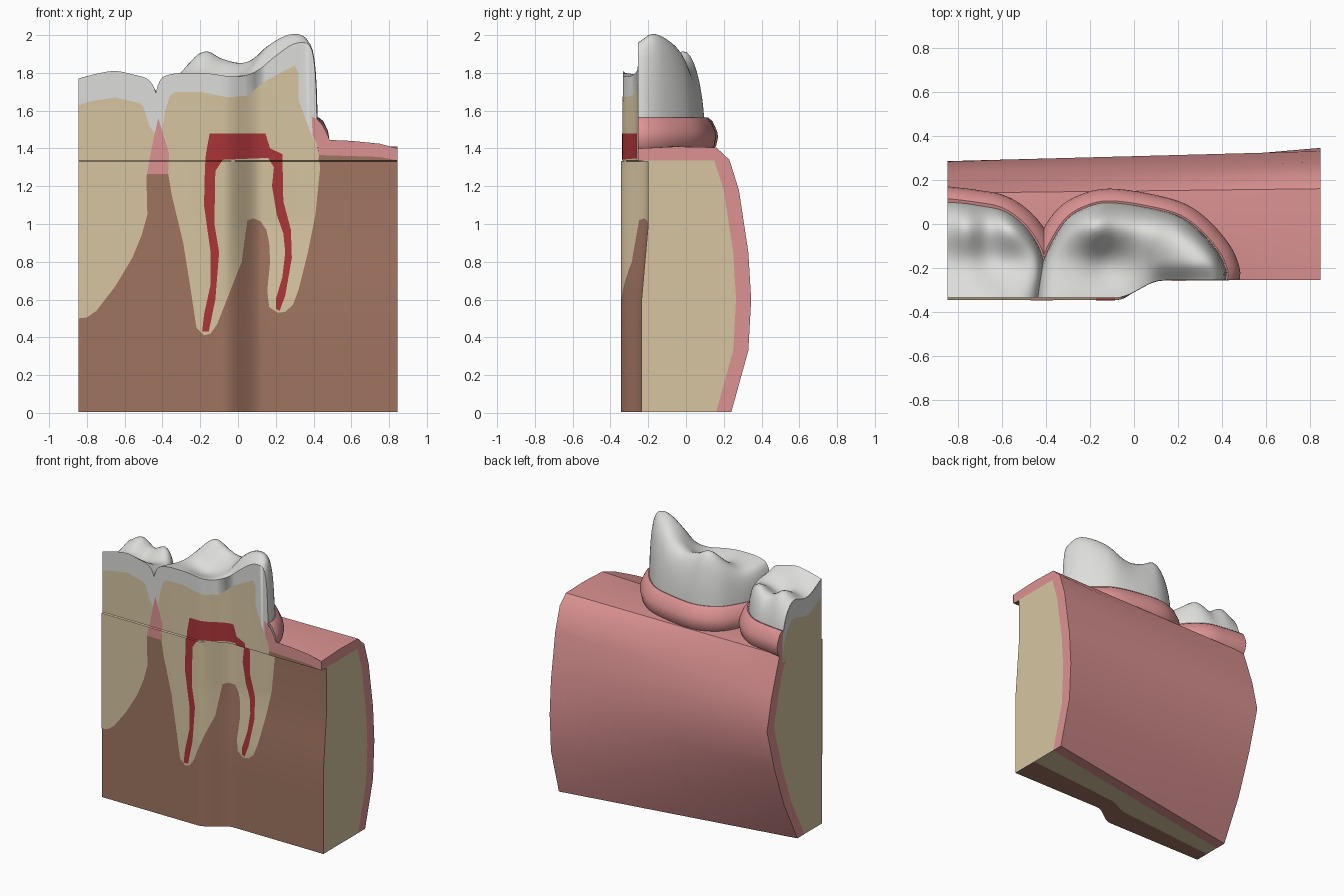
import bpy, bmesh, math
from mathutils import Vector
from mathutils.geometry import tessellate_polygon

if "Cube" in bpy.data.objects:
    bpy.data.objects.remove(bpy.data.objects["Cube"])


def material(name, rgb):
    m = bpy.data.materials.new(name)
    m.diffuse_color = (*rgb, 1)
    m.use_nodes = True
    m.node_tree.nodes["Principled BSDF"].inputs["Base Color"].default_value = m.diffuse_color
    return m


GUM = material("gum pink", (0.72, 0.29, 0.29))
BONE = material("bone brown", (0.35, 0.175, 0.12))
DENTIN = material("dentin beige", (0.68, 0.56, 0.36))
ENAMEL = material("enamel white", (0.72, 0.72, 0.70))
PULP = material("pulp red", (0.40, 0.035, 0.04))
X0, X1 = -0.845, 0.845
LEVELS = [1.335, 1.33, 1.0, 0.8, 0.6, 0.4]


def front(x, z=1.5):
    """Depth of the stepped cut face, recessed below the gum line."""
    t = min(max((x + 0.08) / 0.21, 0), 1)
    t = t * t * (3 - 2 * t)
    top = -0.334 + 0.079 * t
    low = -0.343 + t * (0.108 + 0.035 * min(max((z - 0.6) / 0.4, 0), 1))
    return top + (low - top) * min(max((1.335 - z) / 0.005, 0), 1)


def spline(keys, vals, t):
    """Smooth curve through key/value pairs."""
    n = len(keys)
    t = min(max(t, keys[0]), keys[-1])
    i = 0
    while i < n - 2 and t > keys[i + 1]:
        i += 1

    def slope(j):
        a, b = max(j - 1, 0), min(j + 1, n - 1)
        return (vals[b] - vals[a]) / (keys[b] - keys[a])
    h = keys[i + 1] - keys[i]
    u = (t - keys[i]) / h
    return ((2*u**3 - 3*u*u + 1) * vals[i] + (u**3 - 2*u*u + u) * h * slope(i)
            + (3*u*u - 2*u**3) * vals[i + 1] + (u**3 - u*u) * h * slope(i + 1))


def curve(pts, x):
    return spline([p[0] for p in pts], [p[1] for p in pts], x)


def finish(name, bm, mats, angle=40, fix=True):
    if fix:
        bmesh.ops.recalc_face_normals(bm, faces=bm.faces[:])
    me = bpy.data.meshes.new(name)
    bm.to_mesh(me)
    bm.free()
    ob = bpy.data.objects.new(name, me)
    bpy.context.collection.objects.link(ob)
    for m in mats:
        me.materials.append(m)
    bpy.ops.object.select_all(action='DESELECT')
    ob.select_set(True)
    bpy.context.view_layer.objects.active = ob
    bpy.ops.object.shade_smooth_by_angle(angle=math.radians(angle))


def grid(bm, rows, mat=0):
    """Skin rows of points; return the vertex rows."""
    vs = [[bm.verts.new(p) for p in r] for r in rows]
    for a, b in zip(vs, vs[1:]):
        for i in range(len(a) - 1):
            bm.faces.new((a[i], a[i + 1], b[i + 1], b[i])).material_index = mat
    return vs


def cut_plate(name, pts, mat, layer):
    """Thin coloured sheet draped on the cut face."""
    bm = bmesh.new()
    vs = [bm.verts.new((x, 0, z)) for x, z in pts]
    for tri in tessellate_polygon([[Vector((x, z, 0)) for x, z in pts]]):
        bm.faces.new([vs[i] for i in tri])
    cuts = [((-0.08 + i * 0.021, 0, 0), (1, 0, 0)) for i in range(11)]
    cuts += [((0, 0, z), (0, 0, 1)) for z in LEVELS]
    for co, no in cuts:
        bmesh.ops.bisect_plane(bm, geom=bm.verts[:] + bm.edges[:] + bm.faces[:],
                               plane_co=co, plane_no=no)
    for v in bm.verts:
        v.co.y = front(v.co.x, v.co.z) - 0.002 * layer
    bm.normal_update()
    for f in bm.faces:
        if f.normal.y > 0:
            f.normal_flip()
    finish(name, bm, [mat], 30, fix=False)


# Jaw: profiles (y, z) from the back bottom edge over to the cut face
RIGHT = [(.24, .005), (.33, .33), (.345, .6), (.33, .85), (.28, 1.18),
         (.23, 1.34), (.16, 1.405), (-.05, 1.41), (-.255, 1.40)]
LEFT = [(-.06, .005), (.09, .3), (.2, .6), (.285, .9), (.235, 1.12),
        (.175, 1.3), (.14, 1.40), (-.1, 1.42), (-.336, 1.35)]
stations = sorted([X0 + (X1 - X0) * i / 16 for i in range(17)]
                  + [-0.08 + 0.021 * i for i in range(11)])
outer, inner, core = [], [], []
for x in stations:
    t = (x - X0) / (X1 - X0)
    o = [Vector((x, a[0] + (b[0] - a[0]) * t, a[1] + (b[1] - a[1]) * t))
         for a, b in zip(LEFT, RIGHT)]
    n = [Vector((x, p.y - 0.08, min(p.z, 1.335))) for p in o]
    o[-1].y = n[-1].y = front(x)
    outer.append(o)
    inner.append(n)
    fy = front(x, 0)
    core.append(n + [Vector((x, front(x, z), z)) for z in LEVELS[1:] + [0.005]]
                + [Vector((x, (fy + n[0].y) / 2, 0.005)), n[0]])

bm = bmesh.new()
a, b = grid(bm, outer), grid(bm, inner)
for k in (0, -1):
    for i in range(len(LEFT) - 1):
        bm.faces.new((a[k][i], a[k][i + 1], b[k][i + 1], b[k][i]))
for i in range(len(stations) - 1):
    for k in (0, -1):
        bm.faces.new((a[i][k], a[i + 1][k], b[i + 1][k], b[i][k]))
finish("gum", bm, [GUM], 35)

bm = bmesh.new()
vs = grid(bm, core)
for r in (vs[0], vs[-1]):
    bm.faces.new(r[:-1])
bmesh.ops.remove_doubles(bm, verts=bm.verts[:], dist=1e-5)
bmesh.ops.recalc_face_normals(bm, faces=bm.faces[:])
for f in bm.faces:  # brown on the cut face and the front half of the base
    c = f.calc_center_median()
    t = (c.x - X0) / (X1 - X0)
    mid = (front(c.x, 0) - 0.14 + 0.3 * t) / 2
    if abs(f.normal.x) < 0.9 and (f.normal.y < -0.6 or (f.normal.z < -0.9 and c.y < mid)):
        f.material_index = 1
finish("jaw_bone", bm, [DENTIN, BONE], 30)


def tooth(name, centre, outline, rows, left_cut):
    """Crown from a half outline and four height profiles, plus its gum collar."""
    n, m, base, foot = 56, 22, 1.45, 1.335
    keys = list(range(len(outline)))
    rim = [Vector((spline(keys, [p[0] for p in outline], keys[-1] * i / n),
                   spline(keys, [p[1] for p in outline], keys[-1] * i / n), 0))
           for i in range(n + 1)]
    C = Vector((*centre, 0))
    crown = []
    for i, p in enumerate(rim):
        d = p - C
        sharp = 7 + 22 * (abs(d.x) / d.length) ** 3
        ray = []
        for j in range(m + 1):
            r = math.sin(math.pi / 2 * j / m)
            q = C + d * r
            q.y = max(q.y, front(q.x))
            if i == n or (i == 0 and not left_cut):
                q.y = front(q.x)
            h = [curve(c, q.x) for c in rows]
            top = spline([front(q.x), -0.17, 0.0, 0.12], h + [h[2] - 0.04], q.y)
            q.z = base + (top - base) * max(0, 1 - r ** sharp) ** 0.5
            ray.append(q)
        ray.append(Vector((C.x + d.x * 0.985, max(C.y + d.y * 0.985, front(p.x)), 1.36)))
        crown.append(ray)
    bm = bmesh.new()
    grid(bm, crown)
    # flat walls along the cut planes
    for i in (0, n):
        r = crown[i][:-1]
        if i == 0 and left_cut:
            r = [Vector((X0 - 0.001, q.y, q.z)) for q in r]
            edge = [Vector((q.x, q.y, max(q.z - 0.13, foot + 0.005))) for q in r]
            grid(bm, [r, edge])
            grid(bm, [edge, [Vector((q.x, q.y, foot)) for q in r]], 1)
        else:
            grid(bm, [r, [Vector((q.x, q.y, foot)) for q in r]])
    bmesh.ops.remove_doubles(bm, verts=bm.verts[:], dist=1e-4)
    finish(name + "_crown", bm, [ENAMEL, DENTIN], 50)

    # gum collar swept round the neck
    section = [(-.03, 1.555), (.005, 1.565), (.03, 1.545), (.055, 1.49),
               (.06, 1.46), (.05, 1.415), (.02, 1.37), (-.03, 1.36)]
    sweep = []
    for i, p in enumerate(rim):
        tan = rim[min(i + 1, n)] - rim[max(i - 1, 0)]
        out = Vector((-tan.y, tan.x, 0)).normalized()
        if left_cut and i == 0:
            out = Vector((0, 1, 0))
        row = []
        for off, z in section:
            q = p + out * off
            row.append(Vector((max(q.x, X0), max(q.y, front(q.x)), z)))
        sweep.append(row)
    bm = bmesh.new()
    vs = grid(bm, sweep)
    if left_cut:
        bm.faces.new(vs[0])
    finish(name + "_gum_collar", bm, [GUM], 50)


tooth("right_molar", (0.0, -0.31),
      [(-.455, -.335), (-.425, -.2), (-.375, -.08), (-.3, .03), (-.2, .085), (-.1, .1),
       (.05, .08), (.2, .04), (.3, -.03), (.385, -.13), (.42, -.21), (.418, -.255)],
      [[(-.46, 1.70), (-.4, 1.78), (-.2, 1.8), (0, 1.78), (.1, 1.81), (.2, 1.89),
        (.3, 1.955), (.42, 1.96)],
       [(-.42, 1.75), (-.25, 1.79), (-.1, 1.76), (.05, 1.82), (.15, 1.93), (.26, 2.0),
        (.35, 2.0), (.42, 1.95)],
       [(-.38, 1.75), (-.28, 1.86), (-.18, 1.94), (-.08, 1.90), (.02, 1.88), (.1, 1.90),
        (.2, 1.94), (.35, 1.92)]], False)
tooth("left_molar", (X0, -0.334),
      [(X0, .11), (-.72, .095), (-.6, .07), (-.5, 0), (-.43, -.1), (-.405, -.2), (-.415, -.334)],
      [[(X0, 1.77), (-.75, 1.795), (-.65, 1.81), (-.55, 1.79), (-.48, 1.77), (-.42, 1.72)],
       [(X0, 1.70), (-.75, 1.72), (-.65, 1.69), (-.55, 1.71), (-.42, 1.73)],
       [(X0, 1.75), (-.76, 1.80), (-.66, 1.74), (-.55, 1.80), (-.42, 1.75)]], True)

# Coloured regions of the cut face
cut_plate("right_molar_dentin", [
    (-.40, 1.5), (-.385, 1.6), (-.36, 1.68), (-.33, 1.7), (-.2, 1.7), (-.05, 1.67), (.05, 1.68),
    (.15, 1.76), (.3, 1.84), (.32, 1.8), (.32, 1.66), (.36, 1.55), (.39, 1.47), (.42, 1.42),
    (.435, 1.3), (.41, 1.05), (.37, .85), (.32, .65), (.29, .57), (.25, .535), (.21, .53),
    (.165, .56), (.155, .65), (.17, .8), (.165, .9), (.15, .97), (.12, 1.015), (.08, 1.03),
    (.05, 1.02), (.04, .95), (.02, .8), (-.04, .65), (-.11, .47), (-.145, .42), (-.18, .41),
    (-.22, .45), (-.25, .65), (-.29, .9), (-.35, 1.15), (-.37, 1.27), (-.365, 1.38)], DENTIN, 1)
cut_plate("left_molar_dentin", [
    (X0, 1.63), (-.78, 1.65), (-.65, 1.67), (-.52, 1.64), (-.5, 1.62), (-.47, 1.52), (-.44, 1.48),
    (-.46, 1.35), (-.485, 1.25), (-.48, 1.05), (-.51, .94), (-.56, .82), (-.65, .67), (-.75, .54),
    (-.8, .505), (X0, .5)], DENTIN, 1)
cut_plate("pulp", [
    (-.17, 1.37), (-.15, 1.48), (.145, 1.48), (.17, 1.4), (.235, 1.37), (.24, 1.12), (.28, .97),
    (.285, .82), (.25, .62), (.22, .54), (.2, .55), (.2, .6), (.235, .72), (.25, .85), (.24, .95),
    (.205, 1.05), (.18, 1.2), (.19, 1.3), (.16, 1.35), (-.08, 1.34), (-.12, 1.28), (-.125, 1.0),
    (-.1, .85), (-.12, .6), (-.155, .43), (-.19, .43), (-.18, .52), (-.145, .68), (-.145, .85),
    (-.18, 1.1), (-.175, 1.3)], PULP, 2)
cut_plate("gum_papilla", [(-.482, 1.265), (-.37, 1.265), (-.366, 1.38), (-.39, 1.46),
                          (-.422, 1.56), (-.445, 1.46), (-.465, 1.36)], GUM, 2)
cut_plate("gum_cut_edge", [
    (.39, 1.57), (.42, 1.555), (.45, 1.52), (.47, 1.48), (.485, 1.445), (.6, 1.44), (.75, 1.425),
    (X1, 1.40), (X1, 1.336), (.7, 1.35), (.43, 1.355), (.42, 1.42), (.395, 1.47)], GUM, 2)
cut_plate("bone_cut_edge", [(.425, 1.336), (.43, 1.365), (.75, 1.355), (X1, 1.337)], BONE, 3)
